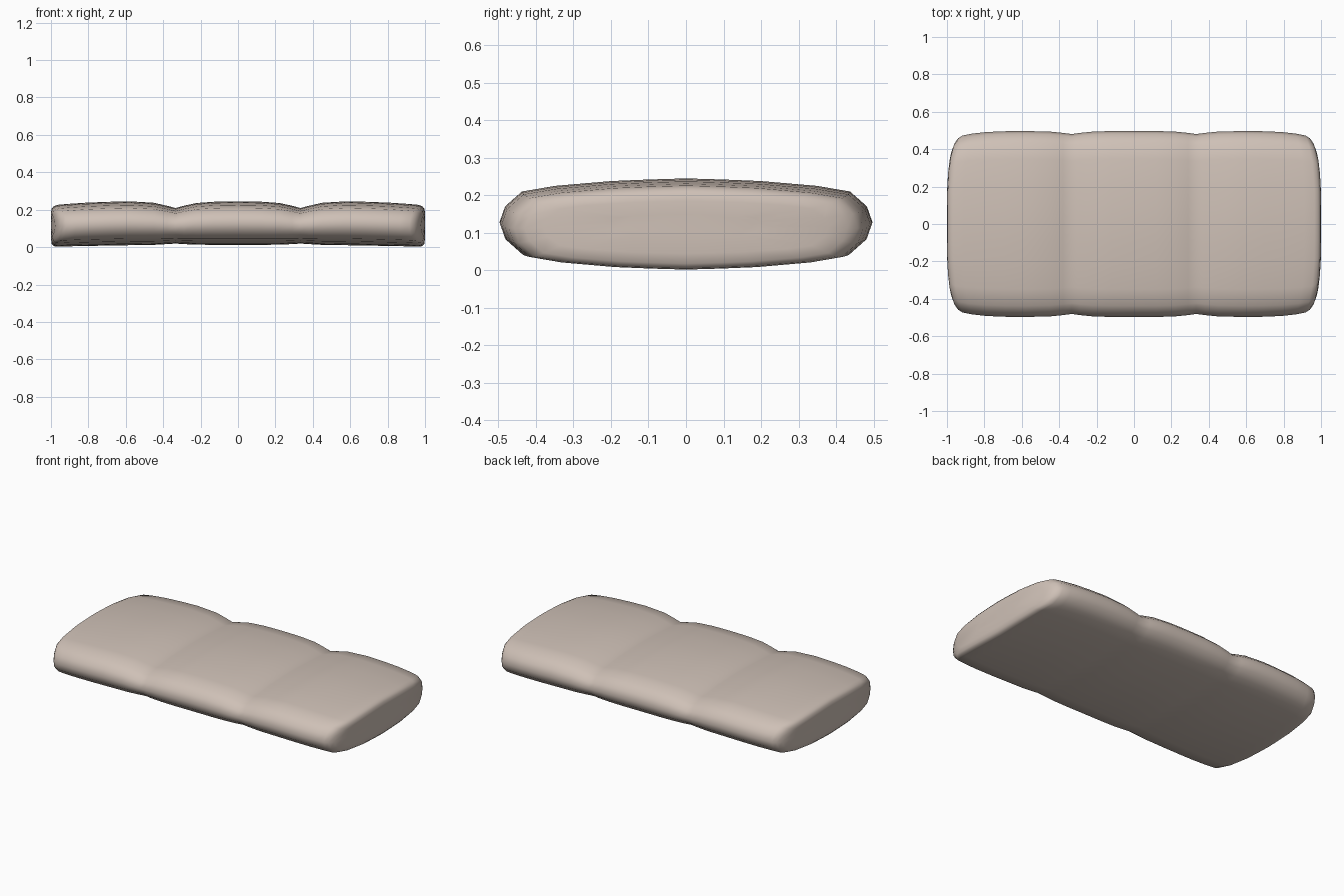
import bpy, bmesh, math

if "Cube" in bpy.data.objects:
    bpy.data.objects.remove(bpy.data.objects["Cube"])

fabric = bpy.data.materials.new("beige fabric")
fabric.diffuse_color = (0.62, 0.53, 0.47, 1)
fabric.use_nodes = True
fabric.node_tree.nodes["Principled BSDF"].inputs["Base Color"].default_value = fabric.diffuse_color

# Half cross-section: y and height (both -1..1), mirrored into a closed ring
quarter = [(0, 1.0), (0.2, 0.975), (0.4, 0.94), (0.7, 0.83), (0.88, 0.70), (0.97, 0.36)]
upper = quarter + [(1.0, 0.0)] + [(y, -z) for y, z in reversed(quarter)]
ring_shape = upper + [(-y, z) for y, z in reversed(upper[1:-1])]

# Stations along half the length: x, half width, top z, bottom z
half = [(0, .497, .245, .012), (.12, .497, .243, .012), (.22, .494, .236, .013),
        (.29, .487, .221, .016), (.333, .481, .209, .019), (.38, .487, .221, .016),
        (.45, .494, .237, .012), (.58, .497, .245, .010), (.70, .496, .242, .008),
        (.82, .492, .237, .006), (.91, .483, .231, .004), (.965, .473, .226, .002),
        (.985, .458, .219, .005), (.996, .43, .206, .018), (1.0, .38, .185, .045),
        (1.0, .2, .15, .09)]
stations = [(-x, w, t, b) for x, w, t, b in reversed(half[1:])] + half

bm = bmesh.new()


def add_ring(x, w, top, bottom):
    mid, h = (top + bottom) / 2, (top - bottom) / 2
    verts = []
    for py, pz in ring_shape:
        y = py * w
        # the ends bow outward in plan, rounding the corners
        bow = 0.036 * (abs(y) / 0.43) ** 4 * max(0, (abs(x) - 0.6) / 0.4)
        verts.append(bm.verts.new((math.copysign(abs(x) - bow, x), y, mid + pz * h)))
    return verts


# Loft the three-segment cushion
rings = [add_ring(*s) for s in stations]
n = len(ring_shape)
for a, b in zip(rings, rings[1:]):
    for i in range(n):
        j = (i + 1) % n
        bm.faces.new((a[i], a[j], b[j], b[i]))
bm.faces.new(rings[0])
bm.faces.new(rings[-1])
bmesh.ops.recalc_face_normals(bm, faces=bm.faces)
for f in bm.faces:
    f.smooth = True

mesh = bpy.data.meshes.new("seat_cushion")
bm.to_mesh(mesh)
bm.free()
mesh.materials.append(fabric)
cushion = bpy.data.objects.new("seat_cushion", mesh)
bpy.context.collection.objects.link(cushion)
